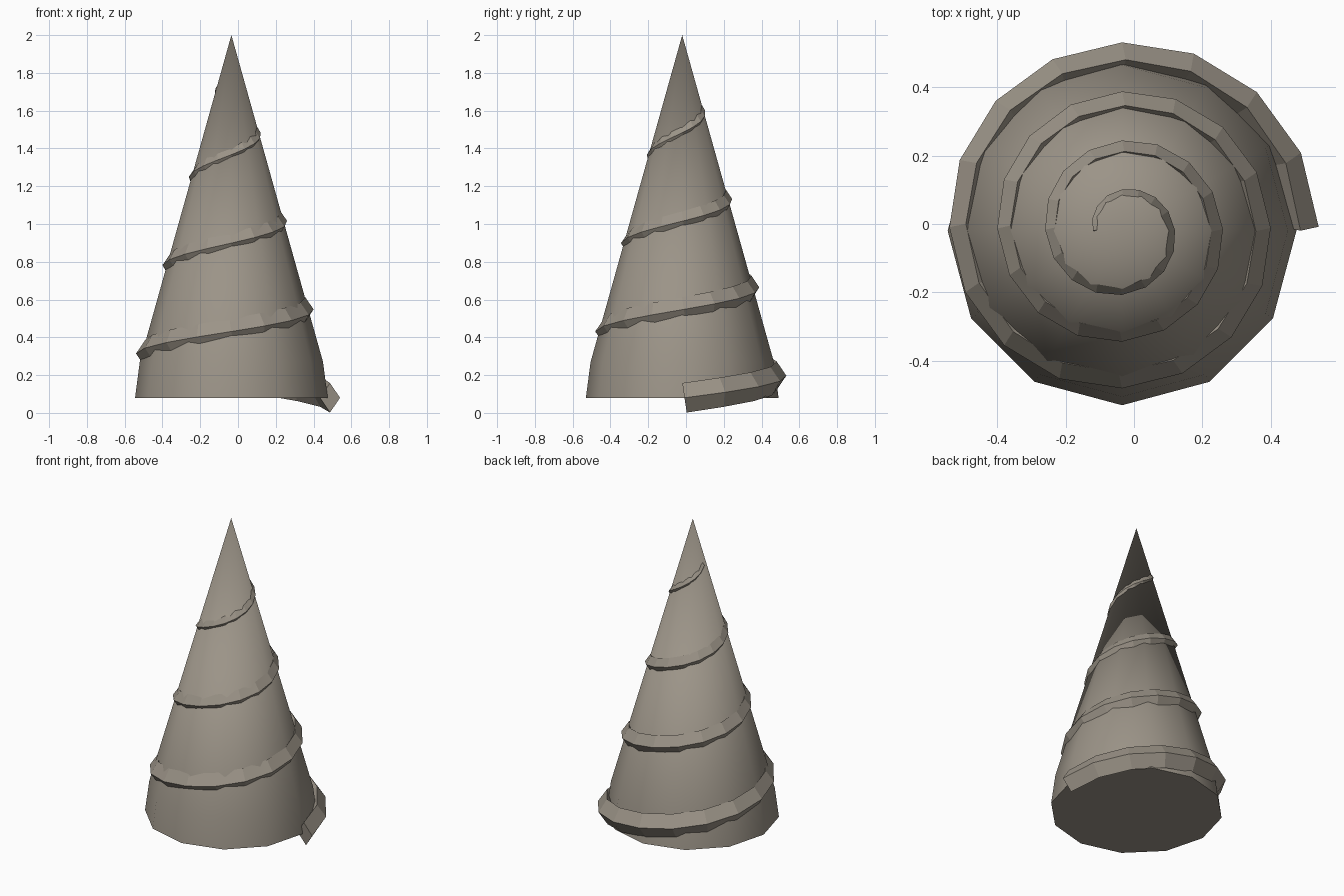
import bpy, bmesh, math

if "Cube" in bpy.data.objects:
    bpy.data.objects.remove(bpy.data.objects["Cube"])

CX, CY = -0.035, -0.02          # axis of the horn

mat = bpy.data.materials.new("warm stone grey")
mat.diffuse_color = (0.33, 0.295, 0.245, 1)
mat.use_nodes = True
mat.node_tree.nodes["Principled BSDF"].inputs["Base Color"].default_value = mat.diffuse_color


def make_object(name, bm):
    bmesh.ops.recalc_face_normals(bm, faces=bm.faces[:])
    me = bpy.data.meshes.new(name)
    bm.to_mesh(me)
    bm.free()
    me.materials.append(mat)
    ob = bpy.data.objects.new(name, me)
    bpy.context.collection.objects.link(ob)
    return ob


# Cone body: 12 sides, slightly steeper skirt, pointed top
bm = bmesh.new()
N = 12
rings = []
for r, z in [(0.51, 0.08), (0.485, 0.27)]:
    rings.append([bm.verts.new((CX + r * math.cos(2 * math.pi * i / N),
                                CY + r * math.sin(2 * math.pi * i / N), z))
                  for i in range(N)])
tip = bm.verts.new((CX, CY, 2.0))
for i in range(N):
    j = (i + 1) % N
    bm.faces.new((rings[0][i], rings[0][j], rings[1][j], rings[1][i])).smooth = True
    bm.faces.new((rings[1][i], rings[1][j], tip)).smooth = True
base = bm.faces.new(rings[0][::-1])
for e in base.edges:
    e.smooth = False
make_object("horn_cone", bm)

# Spiral ridge: diamond section wound up the cone, 16 steps per turn
bm = bmesh.new()
STEPS, PITCH = 16, 0.468
total = int(3.5 * STEPS)
prev = first = None
for s in range(total + 1):
    t = s / STEPS
    a = 2 * math.pi * t
    outer = 0.575 - 0.14 * t
    k = 1 - 0.62 * s / total                # taper towards the tip
    w, h = 0.053 * k, 0.079 * k
    r, z = outer - w, 0.08 + PITCH * t
    tilt = math.atan2(PITCH, 2 * math.pi * 0.5)
    ring = []
    for dr, dh in [(w, 0), (0, h), (-w, 0), (0, -h)]:
        rr, back = r + dr, -dh * math.sin(tilt)
        ring.append(bm.verts.new((CX + rr * math.cos(a) - back * math.sin(a),
                                  CY + 0.012 * (1 - s / total) + rr * math.sin(a) + back * math.cos(a),
                                  z + dh * math.cos(tilt))))
    if prev:
        for i in range(4):
            j = (i + 1) % 4
            bm.faces.new((prev[i], prev[j], ring[j], ring[i]))
    else:
        first = ring
    prev = ring
bm.faces.new(first)
bm.faces.new(prev[::-1])
make_object("spiral_ridge", bm)
